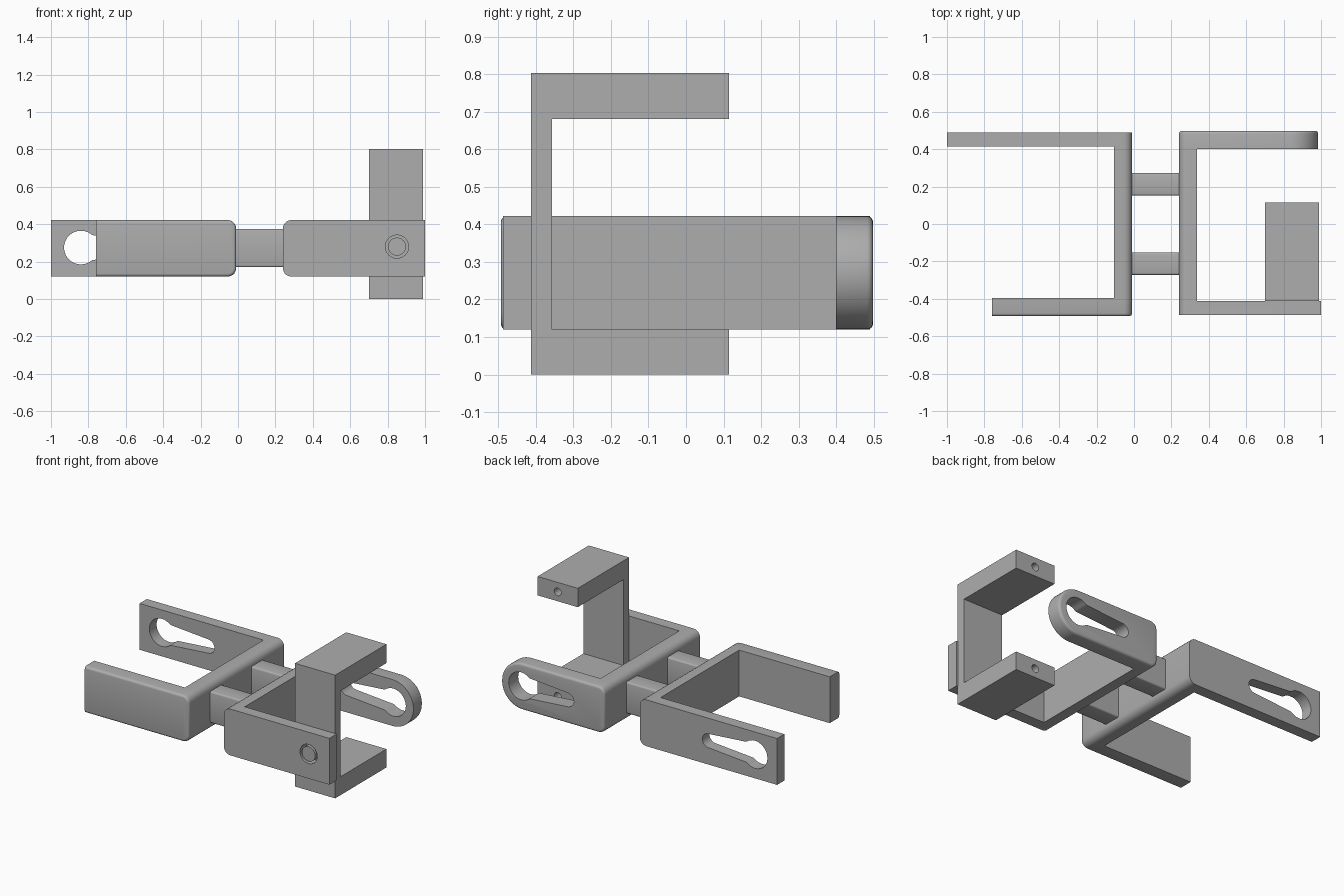
import bpy, bmesh, math
from mathutils import Vector

if "Cube" in bpy.data.objects:
    bpy.data.objects.remove(bpy.data.objects["Cube"])

gray = bpy.data.materials.new("plain_gray")
gray.diffuse_color = (0.42, 0.42, 0.42, 1)
gray.use_nodes = True
gray.node_tree.nodes["Principled BSDF"].inputs["Base Color"].default_value = gray.diffuse_color
Z0, Z1, ZM = 0.12, 0.422, 0.275


def arc(cx, cz, r, a0, a1, n):
    return [(cx + r * math.cos(math.radians(a0 + (a1 - a0) * i / n)),
             cz + r * math.sin(math.radians(a0 + (a1 - a0) * i / n))) for i in range(n + 1)]


def prism(name, pts, y0, y1, outer=None, sharp_x=None, bevel=0.016):
    """Extrude an XZ outline along y, rounding the rim of the outer face."""
    bm = bmesh.new()
    f = bm.faces.new([bm.verts.new((x, y0, z)) for x, z in pts])
    ext = bmesh.ops.extrude_face_region(bm, geom=[f])
    moved = [v for v in ext["geom"] if isinstance(v, bmesh.types.BMVert)]
    bmesh.ops.translate(bm, verts=moved, vec=(0, y1 - y0, 0))
    bmesh.ops.recalc_face_normals(bm, faces=bm.faces)
    if outer is not None:
        rim = [e for e in bm.edges if all(abs(v.co.y - outer) < 1e-5 for v in e.verts)
               and not (sharp_x is not None and all(abs(v.co.x - sharp_x) < 1e-5 for v in e.verts))]
        bmesh.ops.bevel(bm, geom=rim, offset=bevel, segments=4, profile=0.5, affect='EDGES')
    me = bpy.data.meshes.new(name)
    bm.to_mesh(me)
    bm.free()
    me.materials.append(gray)
    ob = bpy.data.objects.new(name, me)
    bpy.context.collection.objects.link(ob)
    return ob


def rect(x0, x1, z0, z1):
    return [(x0, z0), (x1, z0), (x1, z1), (x0, z1)]


def combine(ob, other, op):
    m = ob.modifiers.new("bool", 'BOOLEAN')
    m.operation, m.object, m.solver = op, other, 'EXACT'
    bpy.context.view_layer.objects.active = ob
    bpy.ops.object.modifier_apply(modifier=m.name)
    bpy.data.objects.remove(other)


def side(xs, xe, round_end=False, r=0.045):
    """Arm outline: soft corners at the spine xs, square or round end at xe."""
    s = 1 if xe > xs else -1
    L = abs(xe - xs)
    pts = arc(r, Z1 - r, r, 90, 180, 5) + arc(r, Z0 + r, r, 180, 270, 5)
    if round_end:
        h = (Z1 - Z0) / 2
        pts += arc(L - h, Z0 + h, h, -90, 90, 24)
    else:
        pts += [(L, Z0), (L, Z1)]
    return [(xs + s * x, z) for x, z in pts]


def keyhole(s, y0, y1):
    """Round opening with a tapering slot toward the spine."""
    big = arc(0.84, ZM, 0.09, 130, -130, 28)
    small = arc(0.505, ZM, 0.045, -90, -270, 10)
    pts = big + [(0.775, ZM - 0.066)] + small + [(0.775, ZM + 0.066)]
    return prism("keyhole_cutter", [(s * x, z) for x, z in pts], y0, y1)


def finish(ob):
    bpy.ops.object.select_all(action='DESELECT')
    ob.select_set(True)
    bpy.context.view_layer.objects.active = ob
    bpy.ops.object.shade_smooth_by_angle(angle=math.radians(32))


# Left bracket: thick plain front arm, thin slotted back arm
left = prism("left_bracket", side(-0.01, -0.76), -0.493, -0.395, -0.493, -0.76)
combine(left, prism("left_spine", side(-0.01, -0.107), -0.395, 0.415), 'UNION')
thin = prism("left_back_arm", side(-0.01, -1.0), 0.415, 0.49)
combine(thin, keyhole(-1, 0.3, 0.6), 'DIFFERENCE')
combine(left, thin, 'UNION')
finish(left)

# Right bracket: thick slotted back arm with round end, thin front arm
right = prism("right_bracket", side(0.24, 0.985, True), 0.4, 0.498, 0.498)
combine(right, keyhole(1, 0.3, 0.6), 'DIFFERENCE')
combine(right, prism("right_spine", side(0.24, 0.337), -0.412, 0.4), 'UNION')
front = prism("right_front_arm", side(0.24, 1.0), -0.487, -0.412)
combine(front, prism("pin_cutter", arc(0.85, ZM + 0.005, 0.062, 0, 352.5, 47), -0.6, -0.425), 'DIFFERENCE')
combine(right, front, 'UNION')
finish(right)

# Pivot pin set in the front arm
finish(prism("pivot_pin", arc(0.85, ZM + 0.005, 0.048, 0, 352.5, 47), -0.487, -0.42))

# Two bars linking the brackets
for label, y in (("front", -0.212), ("back", 0.212)):
    bar = prism(label + "_link_bar", rect(-0.012, 0.242, 0.17, 0.375), y - 0.06, y + 0.06)
    bm = bmesh.new()
    bm.from_mesh(bar.data)
    long_edges = [e for e in bm.edges if abs(e.verts[0].co.x - e.verts[1].co.x) > 0.1]
    bmesh.ops.bevel(bm, geom=long_edges, offset=0.01, segments=3, profile=0.5, affect='EDGES')
    bm.to_mesh(bar.data)
    bm.free()
    finish(bar)

# C-shaped clamp with a hole in each jaw end
clamp = prism("clamp", rect(0.70, 0.99, 0, 0.803), -0.413, 0.115)
combine(clamp, prism("clamp_cutter", rect(0.6, 1.1, 0.12, 0.68), -0.357, 0.3), 'DIFFERENCE')
for z in (0.06, 0.741):
    combine(clamp, prism("hole_cutter", arc(0.845, z, 0.025, 0, 345, 23), 0.0, 0.2), 'DIFFERENCE')
finish(clamp)
